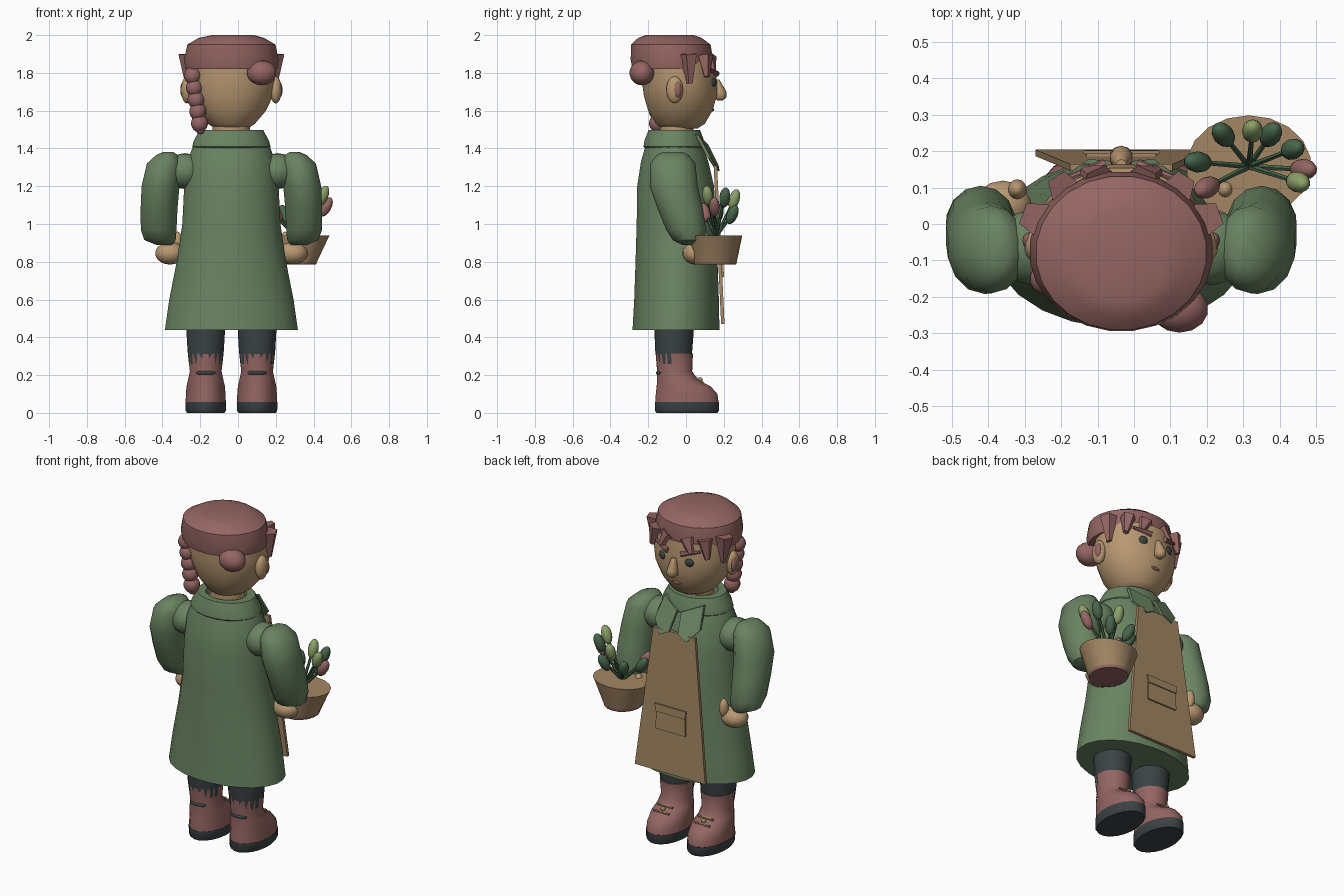
import bpy, bmesh, math
from mathutils import Vector

if "Cube" in bpy.data.objects:
    bpy.data.objects.remove(bpy.data.objects["Cube"])

CX = -0.035  # the figure's own centre line


def material(name, r, g, b):
    lin = [((c / 255 + 0.055) / 1.055) ** 2.4 for c in (r, g, b)] + [1]
    m = bpy.data.materials.new(name)
    m.use_nodes = True
    m.diffuse_color = lin
    m.node_tree.nodes["Principled BSDF"].inputs["Base Color"].default_value = lin
    return m


MAROON = material("maroon", 148, 102, 99)
GREEN = material("coat_green", 106, 131, 98)
SKIN = material("skin", 184, 152, 114)
TAN = material("canvas_tan", 162, 134, 100)
DARK = material("charcoal", 60, 67, 69)
LEAF = material("dark_leaf", 72, 102, 76)
LIME = material("light_leaf", 140, 160, 104)


def finish(name, bm, *mats, rule=None, angle=35):
    bmesh.ops.recalc_face_normals(bm, faces=bm.faces)
    me = bpy.data.meshes.new(name)
    for f in bm.faces:
        f.smooth = True
        if rule:
            f.material_index = rule(f.calc_center_median(), f.normal)
    bm.to_mesh(me)
    bm.free()
    me.set_sharp_from_angle(angle=math.radians(angle))
    for m in mats:
        me.materials.append(m)
    ob = bpy.data.objects.new(name, me)
    bpy.context.collection.objects.link(ob)
    return ob


def loft(name, rings, *mats, n=20, rule=None, angle=40):
    """Skin a stack of ellipses given as (x, y, z, rx, ry)."""
    bm = bmesh.new()
    loops = []
    for x, y, z, rx, ry in rings:
        turn = [math.tau * (i + 0.5) / n for i in range(n)]
        loops.append([bm.verts.new((x + rx * math.cos(a), y + ry * math.sin(a), z)) for a in turn])
    for lo, hi in zip(loops, loops[1:]):
        for i in range(n):
            j = (i + 1) % n
            bm.faces.new((lo[i], lo[j], hi[j], hi[i]))
    bm.faces.new(loops[0])
    bm.faces.new(loops[-1])
    return finish(name, bm, *mats, rule=rule, angle=angle)


def ball(name, loc, size, mat, aim=(0, 0, 1), seg=14):
    bm = bmesh.new()
    bmesh.ops.create_uvsphere(bm, u_segments=seg, v_segments=seg // 2 + 2, radius=1)
    rot = Vector(aim).to_track_quat("Z", "Y")
    for v in bm.verts:
        v.co = rot @ (v.co * Vector(size)) + Vector(loc)
    return finish(name, bm, mat, angle=60)


def rod(name, a, b, r1, r2, mat, n=8):
    a, b = Vector(a), Vector(b)
    bm = bmesh.new()
    bmesh.ops.create_cone(bm, cap_ends=True, segments=n, radius1=r1, radius2=r2, depth=(b - a).length)
    rot = (b - a).to_track_quat("Z", "Y")
    for v in bm.verts:
        v.co = rot @ v.co + (a + b) / 2
    return finish(name, bm, mat)


def plate(name, points, thick, mat):
    """Flat outline pushed forward along y."""
    bm = bmesh.new()
    face = bm.faces.new([bm.verts.new(p) for p in points])
    out = bmesh.ops.extrude_face_region(bm, geom=[face])["geom"]
    bmesh.ops.translate(bm, vec=(0, thick, 0), verts=[v for v in out if isinstance(v, bmesh.types.BMVert)])
    return finish(name, bm, mat)


# Coat, collar and neck
loft("coat", [(CX, -.053, .44, .355, .232), (CX, -.05, .6, .332, .226), (CX, -.05, .8, .292, .219),
              (CX, -.05, 1.0, .262, .213), (CX, -.055, 1.2, .252, .205), (CX, -.06, 1.33, .237, .18),
              (CX, -.062, 1.41, .205, .155)], GREEN, n=24)
loft("collar", [(CX, -.062, 1.39, .19, .145), (CX, -.062, 1.41, .21, .165), (CX, -.062, 1.44, .202, .16),
                (CX, -.062, 1.498, .17, .138), (CX, -.062, 1.498, .12, .1), (CX, -.062, 1.46, .11, .09)], GREEN)
loft("neck", [(CX, -.05, 1.4, .1, .09), (CX, -.05, 1.56, .1, .09)], SKIN)

# Head and cap of hair
loft("head", [(CX, -.035, 1.505, .085, .095), (CX, -.03, 1.53, .125, .13), (CX, -.03, 1.6, .185, .172),
              (CX, -.03, 1.68, .223, .195), (CX, -.035, 1.76, .238, .2), (CX, -.04, 1.86, .23, .195)], SKIN, n=24, angle=60)
loft("hair_cap", [(CX, -.07, 1.82, .2, .18), (CX, -.072, 1.82, .245, .213), (CX, -.075, 1.87, .253, .22),
                  (CX, -.08, 1.95, .235, .212), (CX, -.085, 1.985, .175, .17), (-.025, -.087, 2.0, .112, .128)],
     MAROON, n=24)
ball("hair_bun", (.125, -.233, 1.8), (.08, .066, .066), MAROON)
for i in range(5):
    ball("braid_bead", (CX - .205 + .009 * i, -.15, 1.785 - .063 * i), (.046, .046, .048), MAROON)
ball("braid_tip", (-.2, -.15, 1.505), (.026, .026, .03), MAROON)

# Paired face parts and hair tufts
for s in (-1, 1):
    ball("ear", (CX + s * .235, -.06, 1.71), (.032, .045, .072), SKIN)
    ball("inner_ear", (CX + s * .255, -.045, 1.71), (.016, .022, .042), MAROON)
    ball("eye", (CX + s * .085, .137, 1.75), (.03, .024, .028), DARK)
    rod("eyebrow", (CX + s * .045, .163, 1.795), (CX + s * .145, .125, 1.82), .016, .009, MAROON)
    rod("temple_tuft", (CX + s * .232, .015, 1.9), (CX + s * .228, .02, 1.745), .05, .018, MAROON, n=5)
    rod("front_tuft", (CX + s * .16, .1, 1.89), (CX + s * .185, .11, 1.78), .045, .015, MAROON, n=5)
    rod("fringe_lock", (CX + s * .06, .11, 1.87), (CX + s * .1, .143, 1.805), .055, .018, MAROON, n=6)
loft("nose", [(CX, .18, 1.655, .015, .015), (CX, .182, 1.67, .033, .033), (CX, .18, 1.7, .03, .034),
              (CX, .162, 1.765, .014, .015)], SKIN, n=10, angle=60)
ball("mouth", (CX, .138, 1.605), (.03, .012, .009), MAROON)

# Sleeves and hands
for s in (-1, 1):
    sleeve = [(.355, .03, .89, .045, .05), (.378, .015, .915, .085, .085), (.385, .0, .97, .097, .105),
              (.383, -.03, 1.08, .1, .12), (.375, -.065, 1.2, .103, .127), (.355, -.07, 1.32, .095, .12),
              (.34, -.07, 1.365, .06, .085), (.335, -.07, 1.382, .025, .05)]
    loft("sleeve", [(CX + s * x, y, z, rx, ry) for x, y, z, rx, ry in sleeve], GREEN, n=14)
    ball("shoulder", (CX + s * .245, -.065, 1.28), (.1, .105, .095), GREEN)
    ball("hand", (CX + s * .325, .05, .845), (.08, .07, .06), SKIN)
    ball("thumb", (CX + s * .285, .095, .905), (.026, .028, .055), SKIN)

# Lapels, apron and pocket
for s in (-1, 1):
    plate("lapel", [(CX + s * x, y, z) for x, y, z in
                    ((.015, .1, 1.42), (.13, .05, 1.47), (.15, .115, 1.35), (.09, .16, 1.28), (.03, .155, 1.31))],
          .018, GREEN)


def apron_y(z):
    return .198 - .04 * (z - .47) / .85


def apron_panel(name, half_low, half_high, low, high, lift, thick):
    plate(name, [(CX + x, apron_y(z) + lift, z) for x, z in
                 ((-half_low, low), (half_low, low), (half_high, high), (-half_high, high))], thick, TAN)


apron_panel("apron", .235, .14, .47, 1.31, -.012, .018)
apron_panel("apron_pocket", .1, .095, .72, .86, .006, .009)
apron_panel("pocket_flap", .098, .105, .825, .87, .013, .009)

# Legs, boots, soles and laces
for s in (-1, 1):
    x = CX + s * .136
    loft("trouser_leg", [(x, -.065, .26, .09, .09), (x, -.065, .33, .098, .1), (x, -.062, .5, .108, .11)], DARK, n=16)
    loft("boot", [(x, .005, .055, .108, .17), (x, .003, .1, .106, .165), (x, -.012, .14, .103, .145),
                  (x, -.045, .175, .095, .11), (x, -.06, .22, .085, .094), (x, -.062, .315, .096, .1),
                  (x, -.062, .315, .08, .085)], MAROON, n=20)
    loft("boot_sole", [(x, .005, 0, .1, .163), (x, .005, .012, .108, .172), (x, .005, .058, .109, .172)], DARK)
    ball("heel_patch", (x, -.135, .212), (.054, .024, .014), DARK)
    for z, y in ((.185, .055), (.16, .09)):
        rod("boot_lace", (x - .05, y, z), (x + .05, y, z), .007, .007, TAN, n=6)
    ball("lace_knot", (x, .075, .175), (.014, .014, .014), TAN, seg=8)

# Flower pot with maroon base
PX, PY = .315, .158
loft("flower_pot", [(PX - .005, PY - .005, .785, .105, .112), (PX - .005, PY - .005, .8, .11, .116),
                    (PX, PY, .94, .172, .14)], TAN, MAROON, n=18,
     rule=lambda c, normal: 1 if c.z < .796 else 0)

# Stems and buds
buds = [(.245, .245, 1.05, LEAF), (.325, .255, 1.13, LIME), (.375, .245, 1.05, LEAF), (.435, .205, 1.14, LEAF),
        (.465, .15, 1.09, MAROON), (.45, .115, 1.15, LIME), (.175, .17, 1.06, LEAF), (.2, .1, 1.06, MAROON)]
for x, y, z, mat in buds:
    tip, root = Vector((x, y, z)), Vector((PX, PY, .93))
    rod("flower_stem", root, tip, .009, .007, LEAF, n=6)
    lean = (tip - root).normalized() + Vector((0, 0, .5))
    ball("flower_bud", tip, (.029, .029, .056), mat, aim=lean, seg=12)
